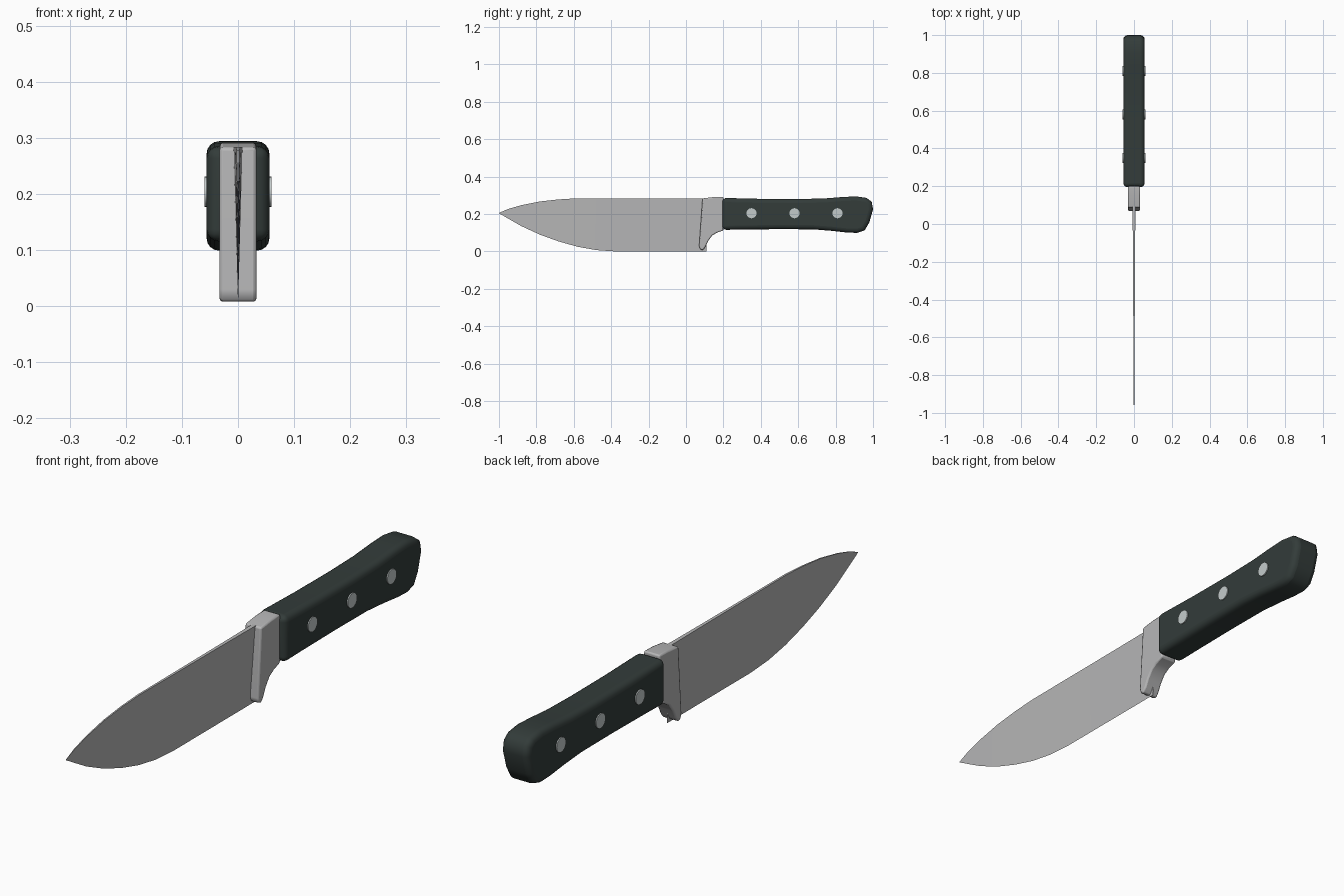
import bpy, bmesh, math

if "Cube" in bpy.data.objects:
    bpy.data.objects.remove(bpy.data.objects["Cube"])


def material(name, rgb):
    m = bpy.data.materials.new(name)
    m.diffuse_color = (*rgb, 1)
    m.use_nodes = True
    m.node_tree.nodes["Principled BSDF"].inputs["Base Color"].default_value = m.diffuse_color
    return m


steel = material("steel", (0.47, 0.47, 0.475))
dark = material("dark_green_black", (0.033, 0.045, 0.042))
rivet_metal = material("rivet_metal", (0.55, 0.60, 0.60))


def make_object(name, bm, mat, angle=40):
    bmesh.ops.recalc_face_normals(bm, faces=bm.faces[:])
    me = bpy.data.meshes.new(name)
    bm.to_mesh(me)
    bm.free()
    me.materials.append(mat)
    ob = bpy.data.objects.new(name, me)
    bpy.context.collection.objects.link(ob)
    bpy.ops.object.select_all(action='DESELECT')
    ob.select_set(True)
    bpy.context.view_layer.objects.active = ob
    bpy.ops.object.shade_smooth_by_angle(angle=math.radians(angle))
    return ob


def slab(name, profile, half, mat, bevel, segments):
    """Side profile (y, z) extruded across x, with rounded edges."""
    bm = bmesh.new()
    sides = [[bm.verts.new((s * half, y, z)) for y, z in profile] for s in (-1, 1)]
    bm.faces.new(sides[0])
    bm.faces.new(sides[1])
    n = len(profile)
    for i in range(n):
        j = (i + 1) % n
        bm.faces.new((sides[0][i], sides[0][j], sides[1][j], sides[1][i]))
    ob = make_object(name, bm, mat, 50)
    b = ob.modifiers.new("rounding", 'BEVEL')
    b.width = bevel
    b.segments = segments
    b.limit_method = 'ANGLE'
    b.angle_limit = math.radians(50)
    b.use_clamp_overlap = False
    ob.modifiers.new("normals", 'WEIGHTED_NORMAL').keep_sharp = True
    return ob


# Handle with a flared butt
slab("handle", [
    (0.195, 0.115), (0.30, 0.117), (0.50, 0.119), (0.68, 0.118), (0.78, 0.110),
    (0.86, 0.101), (0.915, 0.099), (0.955, 0.112), (0.98, 0.155), (1.0, 0.225),
    (0.993, 0.265), (0.965, 0.286), (0.91, 0.294), (0.84, 0.291), (0.74, 0.283),
    (0.60, 0.280), (0.40, 0.281), (0.195, 0.286)], 0.056, dark, 0.022, 4)

# Bolster between blade and handle
slab("bolster", [
    (0.07, 0.03), (0.076, 0.012), (0.09, 0.006), (0.104, 0.025), (0.118, 0.055),
    (0.14, 0.085), (0.165, 0.10), (0.20, 0.112), (0.20, 0.292), (0.15, 0.291),
    (0.088, 0.283)], 0.033, steel, 0.006, 2)

# Blade: stations of y, spine z, edge z, half thickness at the spine
stations = [
    (0.11, 0.284, 0.0, 0.008), (-0.10, 0.284, 0.0, 0.006), (-0.38, 0.284, 0.0, 0.0045),
    (-0.48, 0.284, 0.007, 0.004), (-0.58, 0.284, 0.025, 0.0035), (-0.68, 0.278, 0.053, 0.003),
    (-0.78, 0.267, 0.089, 0.0025), (-0.88, 0.247, 0.135, 0.002), (-0.95, 0.227, 0.175, 0.0015),
    (-1.0, 0.206, 0.204, 0.0005)]
bm = bmesh.new()
rings = [[bm.verts.new(c) for c in ((-t, y, top), (t, y, top), (0, y, low))]
         for y, top, low, t in stations]
for a, b in zip(rings, rings[1:]):
    for i in range(3):
        j = (i + 1) % 3
        bm.faces.new((a[i], a[j], b[j], b[i]))
bm.faces.new(rings[0])
bm.faces.new(rings[-1])
make_object("blade", bm, steel, 30)

# Rivet pins running through the handle
for k, y in enumerate((0.35, 0.58, 0.81)):
    bm = bmesh.new()
    bmesh.ops.create_cone(bm, cap_ends=True, segments=24, radius1=0.027, radius2=0.027, depth=0.12)
    for v in bm.verts:
        x, yy, z = v.co
        v.co = (z, y + yy, 0.204 + x)
    make_object(f"rivet_{k + 1}", bm, rivet_metal)
